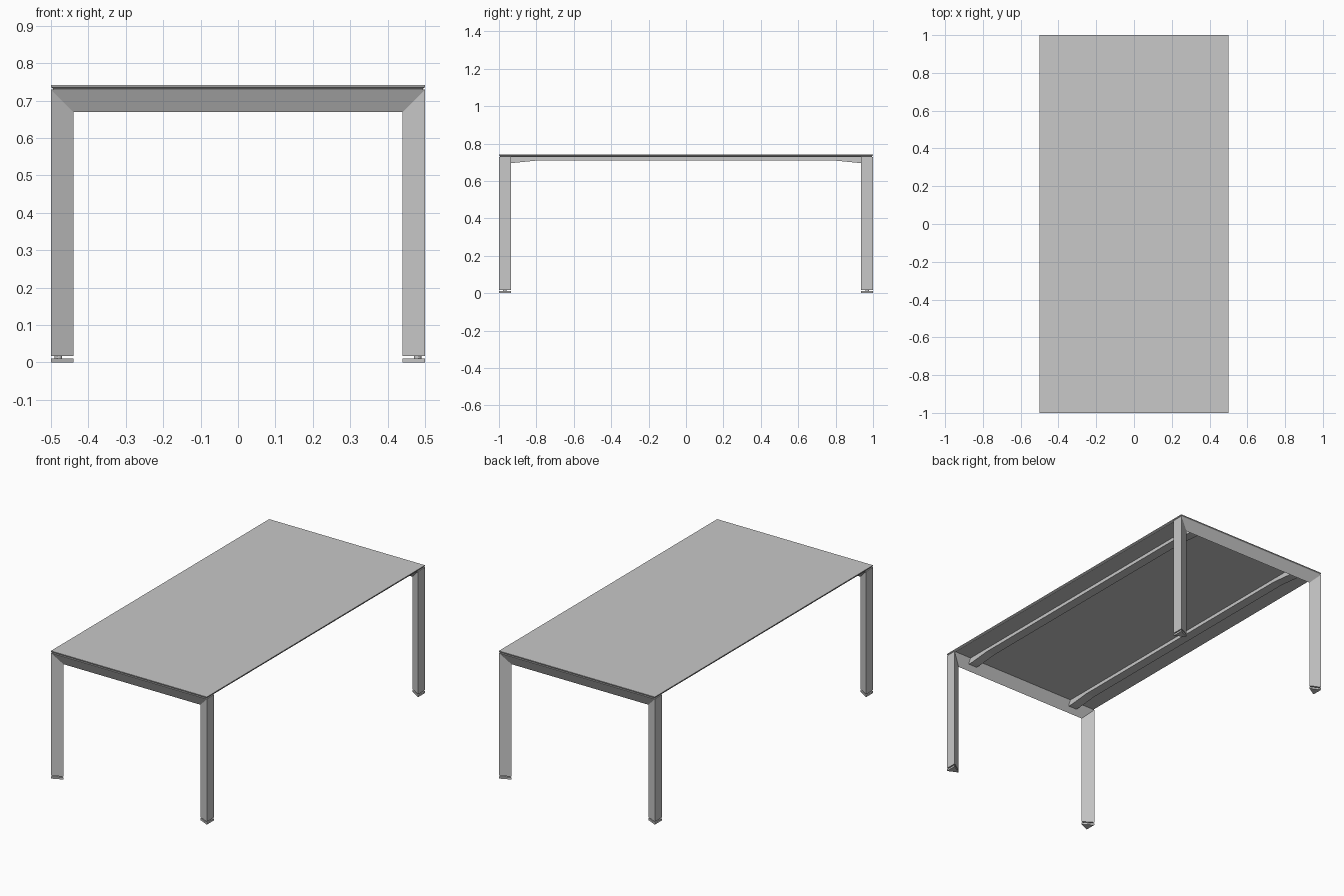
import bpy
import bmesh

cube = bpy.data.objects.get("Cube")
if cube:
    bpy.data.objects.remove(cube, do_unlink=True)

grey = bpy.data.materials.new("light_grey")
grey.use_nodes = True
grey.diffuse_color = (0.58, 0.58, 0.58, 1)
grey.node_tree.nodes["Principled BSDF"].inputs["Base Color"].default_value = grey.diffuse_color

HALF_X, HALF_Y = 0.5, 1.0
TOP, FRAME_TOP, LEG_BASE = 0.741, 0.729, 0.017
# Triangular frame section: (inset from the outer edge, distance from centre in y)
SECTION = [(0, HALF_Y), (0, 0.935), (0.06, 0.972)]


def loft(name, rings):
    """Skin a row of matching rings and cap both ends."""
    bm = bmesh.new()
    rows = [[bm.verts.new(p) for p in ring] for ring in rings]
    for a, b in zip(rows, rows[1:]):
        for i in range(len(a)):
            j = (i + 1) % len(a)
            bm.faces.new((a[i], a[j], b[j], b[i]))
    bm.faces.new(rows[0])
    bm.faces.new(rows[-1])
    bmesh.ops.recalc_face_normals(bm, faces=bm.faces)
    mesh = bpy.data.meshes.new(name)
    bm.to_mesh(mesh)
    bm.free()
    mesh.materials.append(grey)
    obj = bpy.data.objects.new(name, mesh)
    bpy.context.collection.objects.link(obj)
    return obj


def rectangle(inset, z):
    x, y = HALF_X - inset, HALF_Y - inset
    return [(-x, -y, z), (x, -y, z), (x, y, z), (-x, y, z)]


# Thin tabletop with an undercut edge
loft("tabletop", [rectangle(0.006, FRAME_TOP), rectangle(0.006, 0.732),
                  rectangle(0, 0.736), rectangle(0, TOP)])

for end, sy in (("front", -1), ("back", 1)):
    # Mitred leg frame: two legs joined by a crossbeam
    stations = []
    for sx, at_top in ((-1, False), (-1, True), (1, True), (1, False)):
        stations.append([(sx * (HALF_X - o), sy * y, FRAME_TOP - o if at_top else LEG_BASE)
                         for o, y in SECTION])
    loft(end + "_leg_frame", stations)

    for side, sx in (("right", -1), ("left", 1)):
        # Triangular foot
        loft(f"{end}_{side}_foot", [[(sx * (HALF_X - o), sy * y, z) for o, y in SECTION]
                                    for z in (0, 0.011)])
        # Levelling pin between foot and leg
        bpy.ops.mesh.primitive_cylinder_add(vertices=16, radius=0.01, depth=0.012,
                                            location=(sx * 0.48, sy * 0.969, 0.014))
        pin = bpy.context.object
        pin.name = f"{end}_{side}_levelling_pin"
        pin.data.materials.append(grey)
        bpy.ops.object.shade_smooth_by_angle()

# Long rails under the top, deeper at both ends
for side, sx in (("right", -1), ("left", 1)):
    rings = []
    for y, bottom in ((-0.95, 0.697), (-0.92, 0.697), (-0.8, 0.709),
                      (0.8, 0.709), (0.92, 0.697), (0.95, 0.697)):
        rings.append([(sx * x, y, z) for x, z in
                      ((0.33, bottom), (0.385, bottom), (0.385, 0.73), (0.33, 0.73))])
    loft(side + "_rail", rings)
